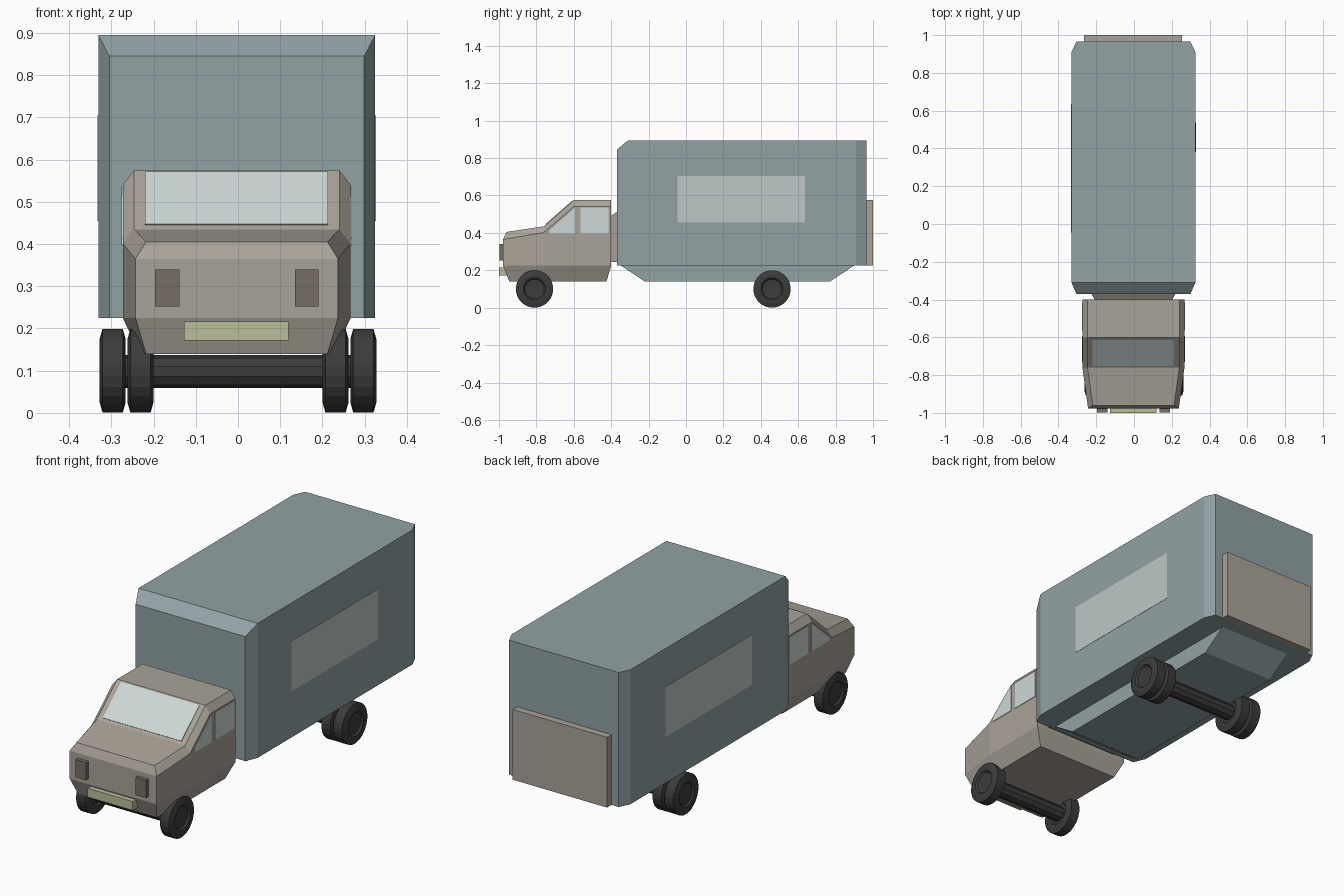
import bpy, bmesh, math
from mathutils import Vector

if "Cube" in bpy.data.objects:
    bpy.data.objects.remove(bpy.data.objects["Cube"])


def material(name, rgb):
    """Flat colour given as 0-255 display values, stored as linear."""
    lin = [((c / 255 + 0.055) / 1.055) ** 2.4 for c in rgb] + [1.0]
    m = bpy.data.materials.new(name)
    m.use_nodes = True
    m.diffuse_color = lin
    m.node_tree.nodes["Principled BSDF"].inputs["Base Color"].default_value = lin
    return m


CARGO = material("blue grey", (145, 162, 165))
CAB = material("warm beige", (170, 163, 152))
GLASS = material("pale glass", (205, 217, 215))
PANEL = material("pale panel", (190, 200, 198))
RUBBER = material("dark rubber", (60, 60, 60))
LAMP = material("dark taupe", (118, 111, 101))
PLATE = material("pale olive", (186, 190, 151))


def loft(name, rings, mat):
    """Join rings of equal length into a closed solid with capped ends."""
    bm = bmesh.new()
    loops = [[bm.verts.new(p) for p in ring] for ring in rings]
    n = len(loops[0])
    for a, b in zip(loops, loops[1:]):
        for i in range(n):
            j = (i + 1) % n
            bm.faces.new((a[i], a[j], b[j], b[i]))
    caps = [bm.faces.new(loops[0]), bm.faces.new(loops[-1])]
    bmesh.ops.recalc_face_normals(bm, faces=bm.faces)
    # split bent caps into flat strips between mirrored vertices
    for cap, loop in zip(caps, (loops[0], loops[-1])):
        if n == 8:
            bm.faces.remove(cap)
            for i in range(3):
                bm.faces.new((loop[i], loop[i + 1], loop[6 - i], loop[7 - i]))
    bmesh.ops.recalc_face_normals(bm, faces=bm.faces)
    me = bpy.data.meshes.new(name)
    bm.to_mesh(me)
    bm.free()
    me.materials.append(mat)
    ob = bpy.data.objects.new(name, me)
    bpy.context.collection.objects.link(ob)
    return ob


def rect(y, half, z0, z1, cx=0.0):
    return [(cx - half, y, z0), (cx + half, y, z0), (cx + half, y, z1), (cx - half, y, z1)]


def block(name, x0, x1, y0, y1, z0, z1, mat):
    cx, half = (x0 + x1) / 2, (x1 - x0) / 2
    return loft(name, [rect(y0, half, z0, z1, cx), rect(y1, half, z0, z1, cx)], mat)


def plate(name, pts, mat, t=0.003):
    """Thin plate following a flat outline."""
    p = [Vector(q) for q in pts]
    n = (p[1] - p[0]).cross(p[2] - p[0]).normalized() * t
    return loft(name, [[q - n for q in p], [q + n for q in p]], mat)


def lathe(name, centre, profile, sides, mat):
    """Solid of revolution about x; profile holds (x offset, radius)."""
    rings = []
    for dx, r in profile:
        rings.append([(centre[0] + dx,
                       centre[1] + r * math.cos(math.tau * (i + 0.5) / sides),
                       centre[2] + r * math.sin(math.tau * (i + 0.5) / sides))
                      for i in range(sides)])
    return loft(name, rings, mat)


# cargo box with chamfered corners and sloped front top edge
CX = -0.003
loft("cargo_box", [rect(-0.37, 0.302, 0.225, 0.845, CX), rect(-0.31, 0.328, 0.225, 0.895, CX),
                   rect(0.91, 0.328, 0.225, 0.895, CX), rect(0.965, 0.302, 0.225, 0.895, CX)], CARGO)

# tapered underbody
loft("underbody", [[(x, -0.35, 0.226), (x, -0.22, 0.14), (x, 0.77, 0.14), (x, 0.9, 0.226)]
                   for x in (-0.205, 0.2)], CARGO)

# rear door, and the collar between cab and box
block("rear_door", -0.265, 0.255, 0.96, 1.0, 0.225, 0.575, CAB)
loft("cab_collar", [rect(-0.41, 0.2, 0.245, 0.485, CX), rect(-0.365, 0.225, 0.245, 0.515, CX)], CAB)


# cab: each station lists (half width, y, z) for bottom, waist, shoulder, top
def station(points):
    left = [(CX + w, y, z) for w, y, z in points]
    right = [(CX - w, y, z) for w, y, z in points]
    return left + right[::-1]


loft("cab", [
    station([(0.215, -0.945, 0.14), (0.24, -0.978, 0.225), (0.24, -0.978, 0.365), (0.215, -0.96, 0.405)]),
    station([(0.23, -0.76, 0.14), (0.27, -0.76, 0.225), (0.27, -0.76, 0.402), (0.243, -0.76, 0.435)]),
    station([(0.23, -0.6, 0.14), (0.27, -0.6, 0.225), (0.27, -0.6, 0.54), (0.243, -0.6, 0.575)]),
    station([(0.23, -0.425, 0.14), (0.27, -0.4, 0.225), (0.27, -0.4, 0.54), (0.243, -0.4, 0.575)]),
], CAB)


# windscreen on the slope between bonnet and roof
def slope(x, z):
    return (x, -0.76 + (z - 0.435) * 0.16 / 0.14, z)


plate("windscreen", [slope(-0.22, 0.445), slope(0.213, 0.445),
                     slope(0.213, 0.57), slope(-0.22, 0.57)], GLASS)

# side windows and cargo side panels
for side, s in (("left", 1), ("right", -1)):
    x = CX + s * 0.27
    plate(side + "_front_window", [(x, -0.73, 0.397), (x, -0.594, 0.397), (x, -0.594, 0.535),
                                   (x, -0.73, 0.414)], GLASS)
    plate(side + "_rear_window", [(x, -0.565, 0.397), (x, -0.415, 0.397), (x, -0.415, 0.535),
                                  (x, -0.565, 0.535)], GLASS)
    x = CX + s * 0.328
    plate(side + "_cargo_panel", [(x, -0.045, 0.455), (x, 0.635, 0.455), (x, 0.635, 0.705),
                                  (x, -0.045, 0.705)], PANEL, 0.0015)

# front lamps and number plate
block("right_lamp", -0.197, -0.139, -0.998, -0.97, 0.252, 0.34, LAMP)
block("left_lamp", 0.135, 0.191, -0.998, -0.97, 0.252, 0.34, LAMP)
block("front_plate", -0.128, 0.12, -1.0, -0.95, 0.172, 0.216, PLATE)

# wheels: bulged tyres with recessed hubs, double at the rear
TYRE = [(0.02, 0.03), (0.022, 0.052), (0.031, 0.06), (0.031, 0.075), (0.024, 0.1)]
TYRE = TYRE + [(-dx, r) for dx, r in TYRE[::-1]]
for label, y, offsets in (("front", -0.81, (0.231,)), ("rear", 0.46, (0.231, 0.297))):
    for side, s in (("left", 1), ("right", -1)):
        for i, off in enumerate(offsets):
            lathe(f"{side}_{label}_wheel_{i + 1}", (s * off, y, 0.1), TYRE, 24, RUBBER)
    reach = offsets[-1] - 0.01
    lathe(label + "_axle", (0, y, 0.098), [(-reach, 0.039), (reach, 0.039)], 10, RUBBER)
